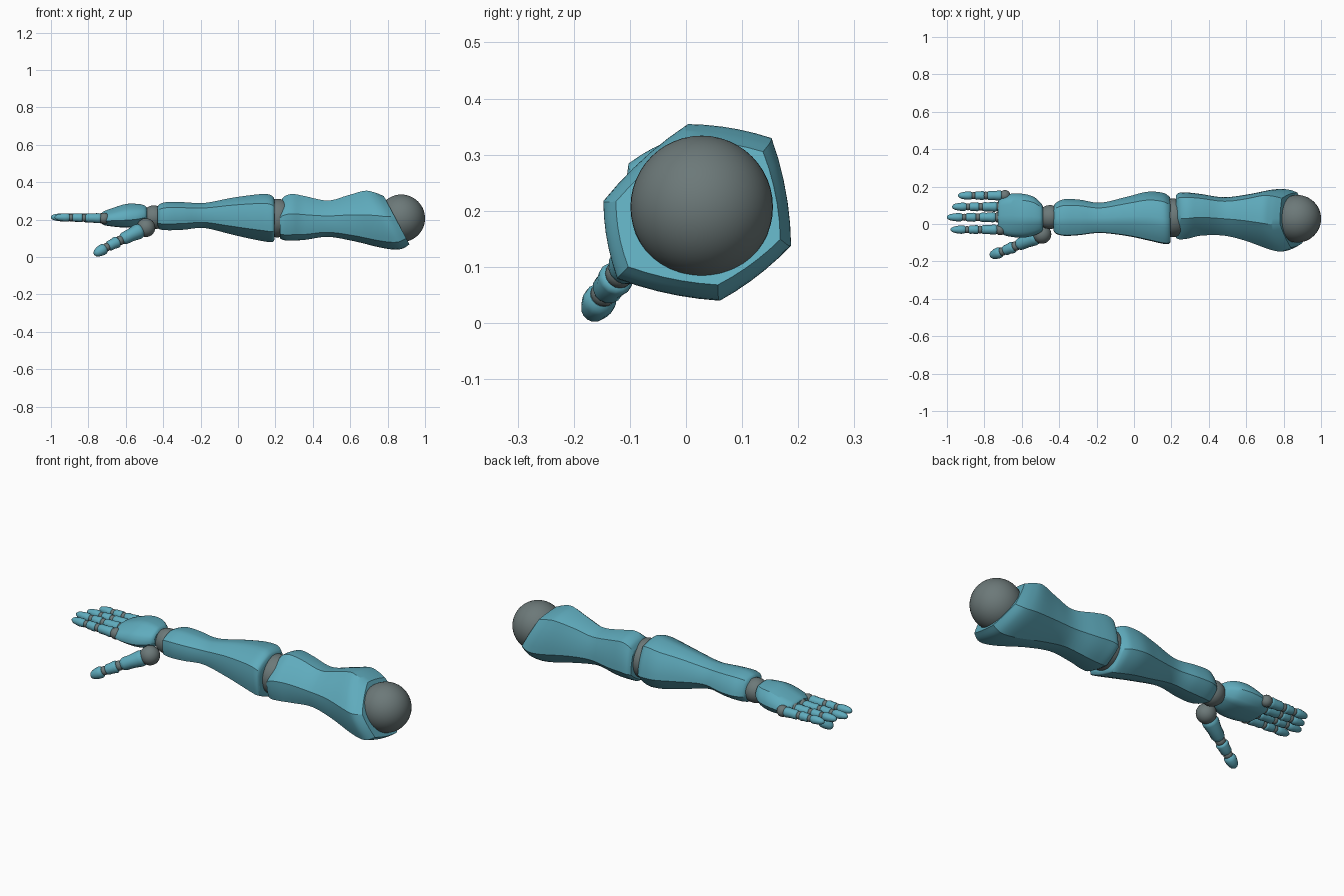
import bpy, bmesh, math
from mathutils import Vector

if "Cube" in bpy.data.objects:
    bpy.data.objects.remove(bpy.data.objects["Cube"])


def material(name, rgb):
    m = bpy.data.materials.new(name)
    m.diffuse_color = (*rgb, 1)
    m.use_nodes = True
    m.node_tree.nodes["Principled BSDF"].inputs["Base Color"].default_value = m.diffuse_color
    return m


TEAL = material("teal shell", (0.115, 0.41, 0.51))
GREY = material("joint grey", (0.15, 0.19, 0.19))


def finish(bm, name, mat, angle=30):
    bmesh.ops.recalc_face_normals(bm, faces=bm.faces)
    me = bpy.data.meshes.new(name)
    bm.to_mesh(me)
    bm.free()
    me.materials.append(mat)
    ob = bpy.data.objects.new(name, me)
    bpy.context.collection.objects.link(ob)
    bpy.ops.object.select_all(action='DESELECT')
    ob.select_set(True)
    bpy.context.view_layer.objects.active = ob
    bpy.ops.object.shade_smooth_by_angle(angle=math.radians(angle))
    return ob


def skin(rings, name, mat, angle=30):
    bm = bmesh.new()
    vs = [[bm.verts.new(p) for p in r] for r in rings]
    n = len(vs[0])
    for a, b in zip(vs, vs[1:]):
        for i in range(n):
            j = (i + 1) % n
            bm.faces.new((a[i], a[j], b[j], b[i]))
    bm.faces.new(vs[0])
    bm.faces.new(vs[-1])
    return finish(bm, name, mat, angle)


def catmull(a, b, c, d, t):
    return 0.5 * (2 * b + (c - a) * t + (2 * a - 5 * b + 4 * c - d) * t * t
                  + (3 * b - a - 3 * c + d) * t ** 3)


def section(corners, bulge, seg=5):
    """Polygon with slightly bowed sides, in a unit box."""
    pts = []
    for i, p in enumerate(corners):
        p, q = Vector(p), Vector(corners[(i + 1) % len(corners)])
        out = Vector((q.y - p.y, p.x - q.x))
        if out.dot(p + q) < 0:
            out = -out
        for k in range(seg):
            t = k / seg
            pts.append(p.lerp(q, t) + out * bulge * 4 * t * (1 - t))
    return pts


def shell(name, corners, stations, bulge=0.05, slant=0, slant_from=0, steps=5):
    """Loft along x; a station is x, y min, y max, z min, z max."""
    prof = section(corners, bulge)
    rows = []
    s = [stations[0]] + stations + [stations[-1]]
    for i in range(1, len(s) - 2):
        for k in range(steps):
            rows.append([catmull(*c, k / steps) for c in zip(*s[i - 1:i + 3])])
    rows.append(stations[-1])
    x_end = stations[-1][0]
    rings = []
    for x, y0, y1, z0, z1 in rows:
        yc, zc, hy, hz = (y0 + y1) / 2, (z0 + z1) / 2, (y1 - y0) / 2, (z1 - z0) / 2
        w = min(1, max(0, (x - slant_from) / (x_end - slant_from))) if slant else 0
        rings.append([(x - slant * w * p.y * hz, yc + p.x * hy, zc + p.y * hz)
                      for p in prof])
    return skin(rings, name, TEAL)


def ball(name, c, r, seg=32):
    bm = bmesh.new()
    bmesh.ops.create_uvsphere(bm, u_segments=seg, v_segments=seg // 2, radius=r)
    bmesh.ops.translate(bm, verts=bm.verts, vec=c)
    return finish(bm, name, GREY, 60)


def phalanx(name, a, b, r0, r1, tip=False):
    """Rounded tapering finger link from a to b."""
    a, b = Vector(a), Vector(b)
    rot = (b - a).to_track_quat('Z', 'Y')
    prof = [(0, .72), (.08, .93), (.2, 1), (.55, .93), (.85, 1), (.95, .9), (1, .72)]
    if tip:
        prof = [(0, .72), (.1, .95), (.3, 1.04), (.55, 1), (.8, .85), (.93, .6), (1, .25)]
    rings = []
    for t, f in prof:
        r = (r0 + (r1 - r0) * t) * f
        rings.append([a.lerp(b, t) + rot @ Vector((r * math.cos(k * math.pi / 7),
                                                  r * math.sin(k * math.pi / 7), 0))
                      for k in range(14)])
    return skin(rings, name, TEAL, 45)


# Upper arm with slanted shoulder opening
shell("upper_arm",
      [(-.12, 1), (.79, .84), (1, -.37), (.24, -1), (-.85, -.75), (-1, .15)],
      [(.225, -.075, .155, .10, .29), (.245, -.082, .168, .09, .322),
       (.29, -.078, .168, .088, .337), (.36, -.062, .16, .092, .325),
       (.48, -.062, .143, .108, .302), (.6, -.09, .158, .085, .328),
       (.73, -.135, .185, .046, .354), (.80, -.147, .184, .042, .345),
       (.848, -.125, .168, .068, .326)],
      bulge=.04, slant=.53, slant_from=.5)

# Forearm
shell("forearm",
      [(-1, .6), (-.2, 1), (.65, .85), (1, -.3), (.3, -1), (-.95, -.55)],
      [(-.43, -.035, .095, .155, .27), (-.415, -.05, .115, .147, .285),
       (-.37, -.06, .133, .143, .295), (-.29, -.056, .13, .146, .293),
       (-.18, -.045, .114, .155, .289), (-.04, -.06, .145, .122, .315),
       (.07, -.082, .172, .097, .331), (.15, -.1, .168, .082, .337),
       (.185, -.102, .15, .08, .325), (.196, -.09, .135, .095, .305)],
      bulge=.05)

# Palm
shell("palm",
      [(-.85, .4), (-.2, 1), (.7, .85), (1, -.15), (.6, -.95), (-.5, -1), (-1, -.4)],
      [(-.728, -.035, .115, .182, .235), (-.715, -.05, .14, .172, .245),
       (-.67, -.066, .16, .165, .262), (-.6, -.073, .162, .16, .283),
       (-.54, -.063, .147, .167, .284), (-.5, -.045, .115, .183, .276),
       (-.487, -.03, .095, .195, .262)],
      bulge=.06)

# Main ball joints
ball("shoulder_joint", (.873, .028, .207), .127, 48)
ball("elbow_joint", (.21, .033, .208), .103, 40)
ball("wrist_joint", (-.45, .037, .212), .064)

# Fingers: y position, knuckle x, tip x
fingers = {"little": (.152, -.69, -.94), "ring": (.092, -.715, -.972),
           "middle": (.036, -.722, -1.0), "index": (-.03, -.715, -.98)}
for who, (y, x0, x1) in fingers.items():
    def at(t):
        return (x0 + (x1 - x0) * t, y, .207 + .006 * t)
    ball(who + "_knuckle", at(0), .03, 16)
    phalanx(who + "_proximal", at(.06), at(.38), .028, .024)
    ball(who + "_joint_1", at(.41), .021, 16)
    phalanx(who + "_middle", at(.44), at(.64), .025, .022)
    ball(who + "_joint_2", at(.67), .019, 16)
    phalanx(who + "_distal", at(.70), at(1), .023, .018, True)

# Thumb
base, j1, j2, tip = [Vector(p) for p in ((-.492, -.055, .157), (-.632, -.118, .088),
                                         (-.703, -.147, .052), (-.768, -.17, .014))]
ball("thumb_base_joint", base, .05, 24)
phalanx("thumb_metacarpal", base.lerp(j1, .18), base.lerp(j1, .93), .044, .032)
ball("thumb_joint_1", j1, .026, 16)
phalanx("thumb_proximal", j1.lerp(j2, .12), j1.lerp(j2, .88), .033, .027)
ball("thumb_joint_2", j2, .023, 16)
phalanx("thumb_distal", j2.lerp(tip, .1), tip, .031, .024, True)
